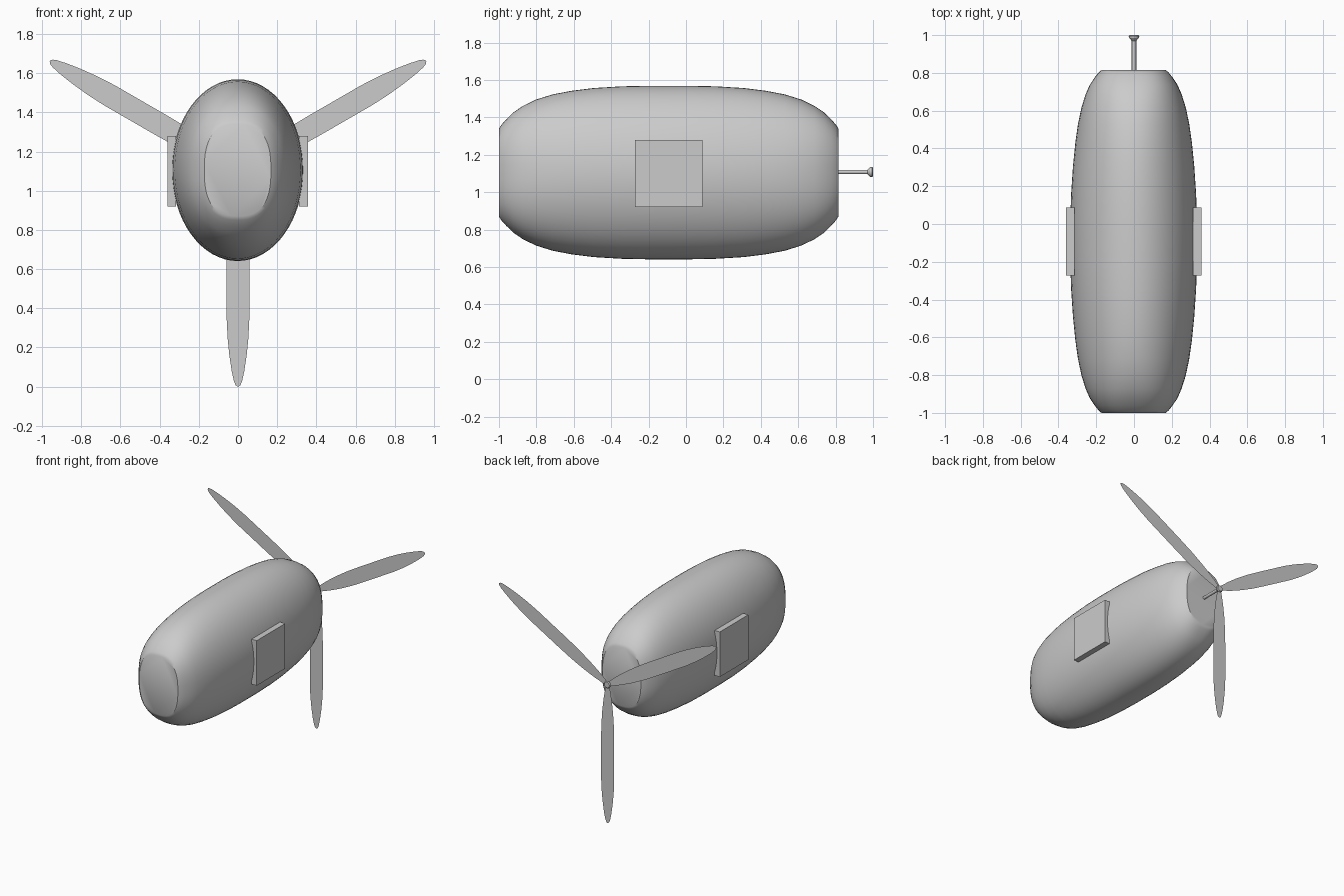
import bpy, bmesh, math
from mathutils import Matrix

if "Cube" in bpy.data.objects:
    bpy.data.objects.remove(bpy.data.objects["Cube"])

grey = bpy.data.materials.new("plain grey")
grey.diffuse_color = (0.6, 0.6, 0.6, 1)
grey.use_nodes = True
grey.node_tree.nodes["Principled BSDF"].inputs["Base Color"].default_value = grey.diffuse_color
CX, CZ, CY = -0.002, 1.105, -0.0925   # body axis and mid-length


def finish(name, bm, smooth=None):
    bmesh.ops.recalc_face_normals(bm, faces=bm.faces)
    mesh = bpy.data.meshes.new(name)
    bm.to_mesh(mesh)
    bm.free()
    mesh.materials.append(grey)
    ob = bpy.data.objects.new(name, mesh)
    bpy.context.collection.objects.link(ob)
    if smooth:
        bpy.ops.object.select_all(action='DESELECT')
        ob.select_set(True)
        bpy.context.view_layer.objects.active = ob
        bpy.ops.object.shade_smooth_by_angle(angle=math.radians(smooth))
    return ob


def loft(bm, rings):
    loops = [[bm.verts.new(p) for p in r] for r in rings]
    n = len(loops[0])
    for a, b in zip(loops, loops[1:]):
        for i in range(n):
            j = (i + 1) % n
            bm.faces.new((a[i], a[j], b[j], b[i]))
    bm.faces.new(loops[0])
    bm.faces.new(loops[-1])


def ring(y, rx, rz, cx, cz, n, power=2.0):
    pts = []
    for i in range(n):
        a = 2 * math.pi * i / n
        c, s = math.cos(a), math.sin(a)
        pts.append((cx + rx * math.copysign(abs(c) ** (2 / power), c), y,
                    cz + rz * math.copysign(abs(s) ** (2 / power), s)))
    return pts


# Body: oval hull, symmetric end to end (distance from middle, half width, half height)
half = [(0.9075, 0.17, 0.235), (0.895, 0.185, 0.255), (0.87, 0.205, 0.283),
        (0.83, 0.232, 0.322), (0.78, 0.254, 0.356), (0.71, 0.276, 0.39),
        (0.62, 0.295, 0.418), (0.52, 0.309, 0.437), (0.4, 0.321, 0.452),
        (0.25, 0.331, 0.461), (0.1, 0.336, 0.464)]
stations = [(-d, w, h) for d, w, h in half] + half[::-1]
bm = bmesh.new()
loft(bm, [ring(CY + d, w, h, CX, CZ, 64, 2 + 0.6 * (abs(d) / 0.9075) ** 6)
          for d, w, h in stations])
finish("body", bm, 35)

# Side plates
for side, name in ((1, "right_plate"), (-1, "left_plate")):
    bm = bmesh.new()
    bmesh.ops.create_cube(bm, size=1, matrix=Matrix.Translation(
        (CX + side * 0.336, CY, 1.1)) @ Matrix.Diagonal((0.045, 0.36, 0.36, 1)))
    finish(name, bm)

# Propeller shaft with flared hub
bm = bmesh.new()
loft(bm, [ring(y, r, r, 0, 1.108, 24) for y, r in
          ((0.78, 0.012), (0.97, 0.012), (0.985, 0.026), (0.994, 0.028), (1.0, 0.022))])
finish("propeller_shaft", bm, 30)

# Three flat blades (radius, half width)
blade = [(0.0, 0.012), (0.04, 0.022), (0.12, 0.036), (0.22, 0.048), (0.34, 0.056),
         (0.46, 0.058), (0.76, 0.058), (0.86, 0.053), (0.95, 0.044), (1.03, 0.032),
         (1.08, 0.021), (1.1, 0.013), (1.108, 0.004)]
for k, name in enumerate(("lower_blade", "right_blade", "left_blade")):
    bm = bmesh.new()
    turn = Matrix.Translation((0, 0.99, 1.108)) @ Matrix.Rotation(-k * 2 * math.pi / 3, 4, 'Y')
    rows = [[bm.verts.new((s * w, 0, -r)) for s in (-1, 1)] for r, w in blade]
    for a, b in zip(rows, rows[1:]):
        bm.faces.new((a[0], a[1], b[1], b[0]))
    bm.transform(turn)
    finish(name, bm)
